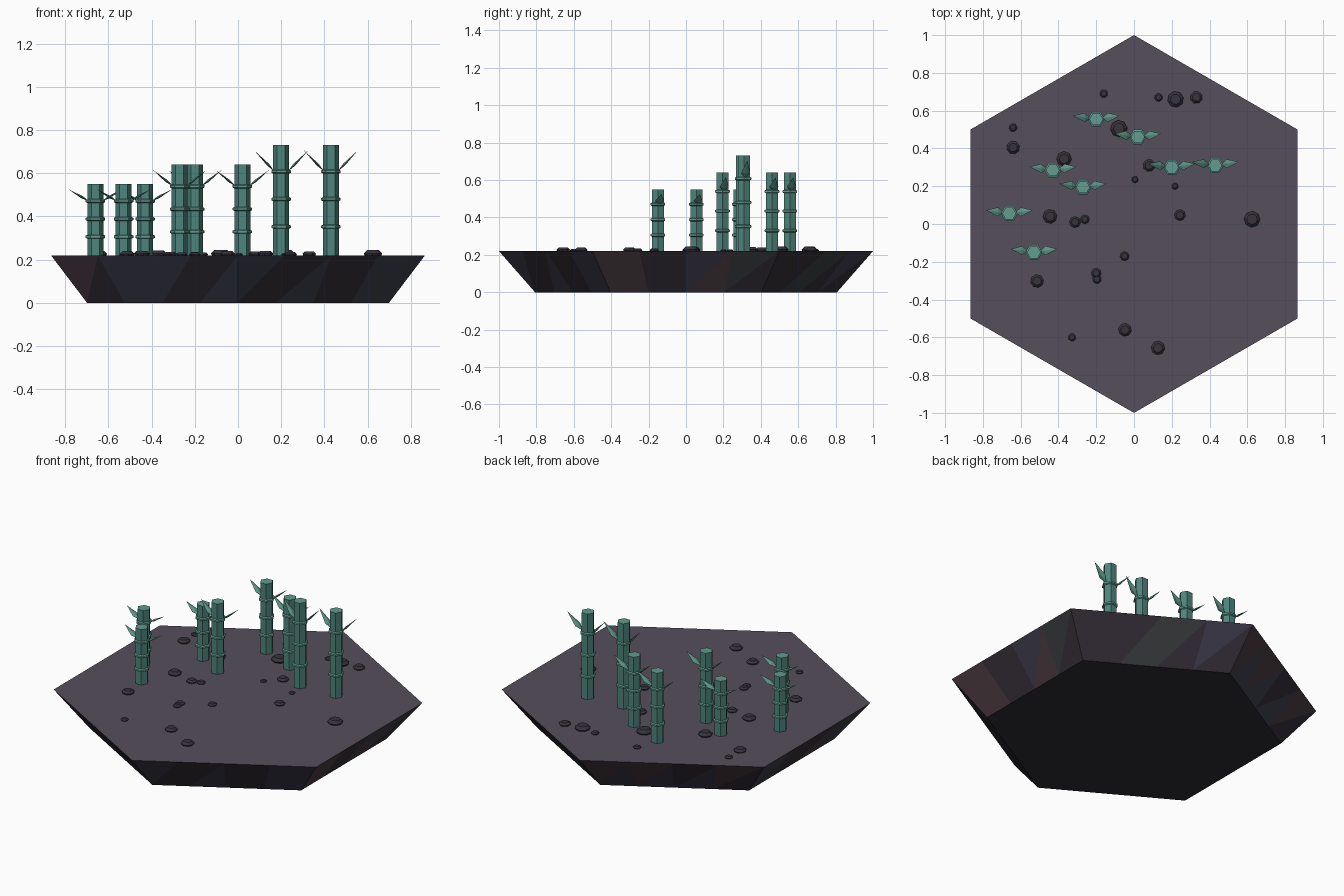
import bpy, bmesh, random
from math import cos, sin, pi
from mathutils import Vector

if "Cube" in bpy.data.objects:
    bpy.data.objects.remove(bpy.data.objects["Cube"])

random.seed(4)


def mat(name, hexcol):
    lin = lambda c: c / 12.92 if c <= 0.04045 else ((c + 0.055) / 1.055) ** 2.4
    m = bpy.data.materials.new(name)
    m.diffuse_color = [lin(int(hexcol[i:i + 2], 16) / 255) for i in (0, 2, 4)] + [1]
    m.use_nodes = True
    m.node_tree.nodes["Principled BSDF"].inputs["Base Color"].default_value = m.diffuse_color
    return m


def make(name, bm, mats):
    bmesh.ops.recalc_face_normals(bm, faces=bm.faces)
    me = bpy.data.meshes.new(name)
    bm.to_mesh(me)
    bm.free()
    for m in mats:
        me.materials.append(m)
    ob = bpy.data.objects.new(name, me)
    bpy.context.collection.objects.link(ob)
    return ob


def lathe(bm, centre, profile, n, phase=0.0, mat_of=lambda i: 0):
    """Closed n-sided solid from (radius, z) pairs."""
    rings = [[bm.verts.new((centre[0] + r * cos(phase + 2 * pi * k / n),
                            centre[1] + r * sin(phase + 2 * pi * k / n), z))
              for k in range(n)] for r, z in profile]
    for i, (a, b) in enumerate(zip(rings, rings[1:])):
        for k in range(n):
            j = (k + 1) % n
            bm.faces.new((a[k], a[j], b[j], b[k])).material_index = mat_of(i)
    bm.faces.new(rings[0][::-1])
    bm.faces.new(rings[-1]).material_index = mat_of(len(rings) - 1)


TOP = 0.22
soil = mat("soil", "554e5a")
under = mat("underside", "2c2a2f")
facets = [mat("facet_" + h, h) for h in ("352f38", "3d3c4c", "3a3c3e", "4a3b42")]
rock = mat("rock", "37333d")
stem = mat("stem", "4f857d")
leaf = mat("leaf", "629c8e")

# Hexagonal island with tapered, facetted sides
SEG = 4


def rim(radius, z):
    pts = []
    for c in range(6):
        a, b = (Vector((radius * sin(pi / 3 * k), radius * cos(pi / 3 * k), z)) for k in (c, c + 1))
        pts += [a.lerp(b, s / SEG) for s in range(SEG)]
    return pts


bm = bmesh.new()
lo = [bm.verts.new(p) for p in rim(0.807, 0)]
hi = [bm.verts.new(p) for p in rim(1.0, TOP)]
bm.faces.new(hi)
bm.faces.new(lo).material_index = 1
for k in range(len(lo)):
    j = (k + 1) % len(lo)
    for tri in ((lo[k], lo[j], hi[k]), (lo[j], hi[j], hi[k])):
        bm.faces.new(tri).material_index = random.choice((2, 2, 3, 4, 5))
make("island_base", bm, [soil, under] + facets)

# Bamboo stalks: x, y, height
stalks = [(-0.20, 0.555, 0.42), (0.02, 0.46, 0.42), (0.20, 0.30, 0.51), (0.43, 0.31, 0.51),
          (-0.43, 0.285, 0.33), (-0.27, 0.195, 0.42), (-0.66, 0.055, 0.33), (-0.53, -0.15, 0.33)]
R = 0.037
for i, (x, y, h) in enumerate(stalks, 1):
    profile = [(R, TOP)]
    for f in (0.26, 0.51, 0.76):
        z = TOP + h * f
        profile += [(R, z - 0.009), (0.045, z - 0.005), (0.045, z + 0.005), (R, z + 0.009)]
    profile.append((R, TOP + h))
    bm = bmesh.new()
    lathe(bm, (x, y), profile, 6, mat_of=lambda k: 1 if k % 4 else 0)
    make(f"bamboo_stalk_{i}", bm, [stem, leaf])

    # Pair of pointed leaves, mirrored in x
    bm = bmesh.new()
    z0, z1 = TOP + h * 0.76, TOP + h - 0.025
    for s in (-1, 1):
        base = Vector((x + s * 0.03, y + 0.005, z0))
        tip = Vector((x + s * 0.124, y + 0.018, z1))
        mid = base.lerp(tip, 0.33)
        nrm = Vector((-s * (z1 - z0), 0, 0.094)).normalized() * 0.006
        b, t = bm.verts.new(base), bm.verts.new(tip)
        wide = Vector((0, 0.024, 0))
        ring = [bm.verts.new(mid + d) for d in (wide, nrm, -wide, -nrm)]
        for k in range(4):
            bm.faces.new((b, ring[k], ring[(k + 1) % 4]))
            bm.faces.new((t, ring[(k + 1) % 4], ring[k]))
    make(f"bamboo_leaves_{i}", bm, [leaf])

# Scattered pebbles: x, y, radius
pebbles = [(.22, .66, .043), (.33, .67, .033), (.13, .67, .022), (-.16, .69, .022),
           (-.64, .51, .022), (-.64, .405, .035), (-.37, .345, .04), (-.08, .505, .045),
           (.08, .31, .033), (.005, .235, .018), (.217, .2, .018), (.243, .047, .03),
           (.625, .025, .043), (-.445, .04, .038), (-.312, .01, .03), (-.26, .025, .024),
           (-.05, -.17, .025), (-.2, -.26, .027), (-.196, -.292, .024), (-.513, -.302, .035),
           (-.328, -.6, .021), (-.048, -.56, .035), (.127, -.656, .037)]
bm = bmesh.new()
for x, y, r in pebbles:
    lathe(bm, (x, y), [(0.85 * r, TOP - 0.004), (r, TOP + 0.2 * r), (0.65 * r, TOP + 0.55 * r)],
          8, random.random())
make("pebbles", bm, [rock])
